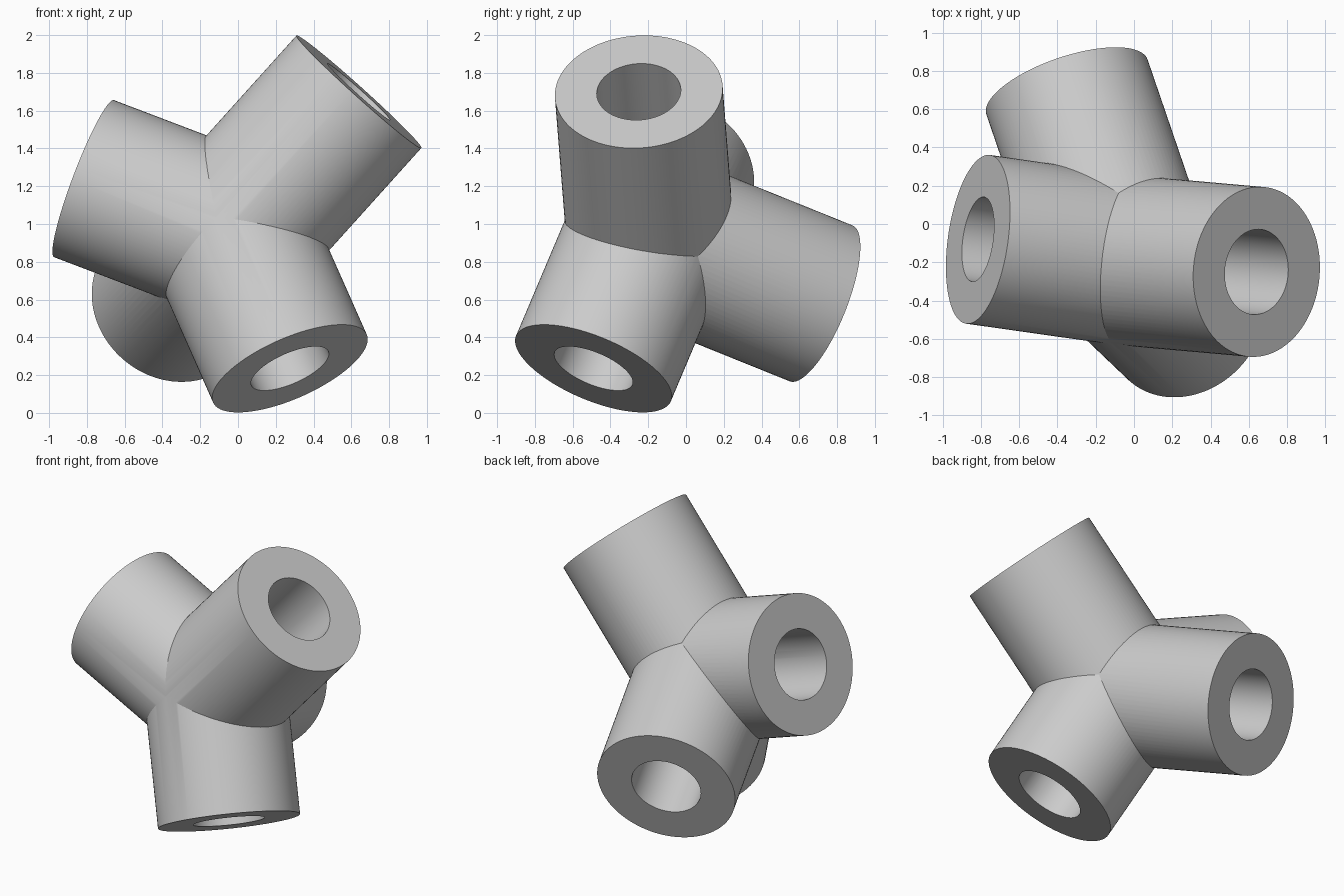
import bpy, math
from mathutils import Vector

cube = bpy.data.objects.get("Cube")
if cube:
    bpy.data.objects.remove(cube, do_unlink=True)

OUTER, BORE = 0.445, 0.223
HUB = Vector((-0.04, -0.19, 0.945))
# Centre of each arm's open end
ENDS = {
    "upper_left_arm": (0.64, -0.25, 1.70),
    "right_arm": (-0.815, -0.08, 1.24),
    "lower_front_arm": (0.275, -0.49, 0.235),
    "back_arm": (-0.35, 0.715, 0.58),
}

grey = bpy.data.materials.new("plain_grey")
grey.use_nodes = True
colour = (0.6, 0.6, 0.6, 1)
grey.diffuse_color = colour
grey.node_tree.nodes["Principled BSDF"].inputs["Base Color"].default_value = colour


def rod(name, end, radius, extra=0.0):
    """Cylinder from the hub centre to an arm end, plus an optional overshoot."""
    axis = Vector(end) - HUB
    length = axis.length + extra
    axis.normalize()
    bpy.ops.mesh.primitive_cylinder_add(
        vertices=96, radius=radius, depth=length, location=HUB + axis * length / 2)
    ob = bpy.context.object
    ob.rotation_euler = axis.to_track_quat('Z', 'Y').to_euler()
    ob.name = name
    ob.data.materials.append(grey)
    return ob


def combine(target, other, operation):
    mod = target.modifiers.new(operation.lower(), 'BOOLEAN')
    mod.operation = operation
    mod.solver = 'EXACT'
    mod.object = other
    bpy.ops.object.select_all(action='DESELECT')
    target.select_set(True)
    bpy.context.view_layer.objects.active = target
    bpy.ops.object.modifier_apply(modifier=mod.name)
    bpy.data.objects.remove(other, do_unlink=True)


# Join the four arms into one solid
arms = [rod(name, end, OUTER) for name, end in ENDS.items()]
connector = arms[0]
for arm in arms[1:]:
    combine(connector, arm, 'UNION')
connector.name = "four_way_tube_connector"

# Bore each arm through to the hub centre
for name, end in ENDS.items():
    combine(connector, rod(name + "_bore", end, BORE, 0.1), 'DIFFERENCE')

bpy.ops.object.select_all(action='DESELECT')
connector.select_set(True)
bpy.context.view_layer.objects.active = connector
bpy.ops.object.shade_smooth_by_angle(angle=math.radians(20))
